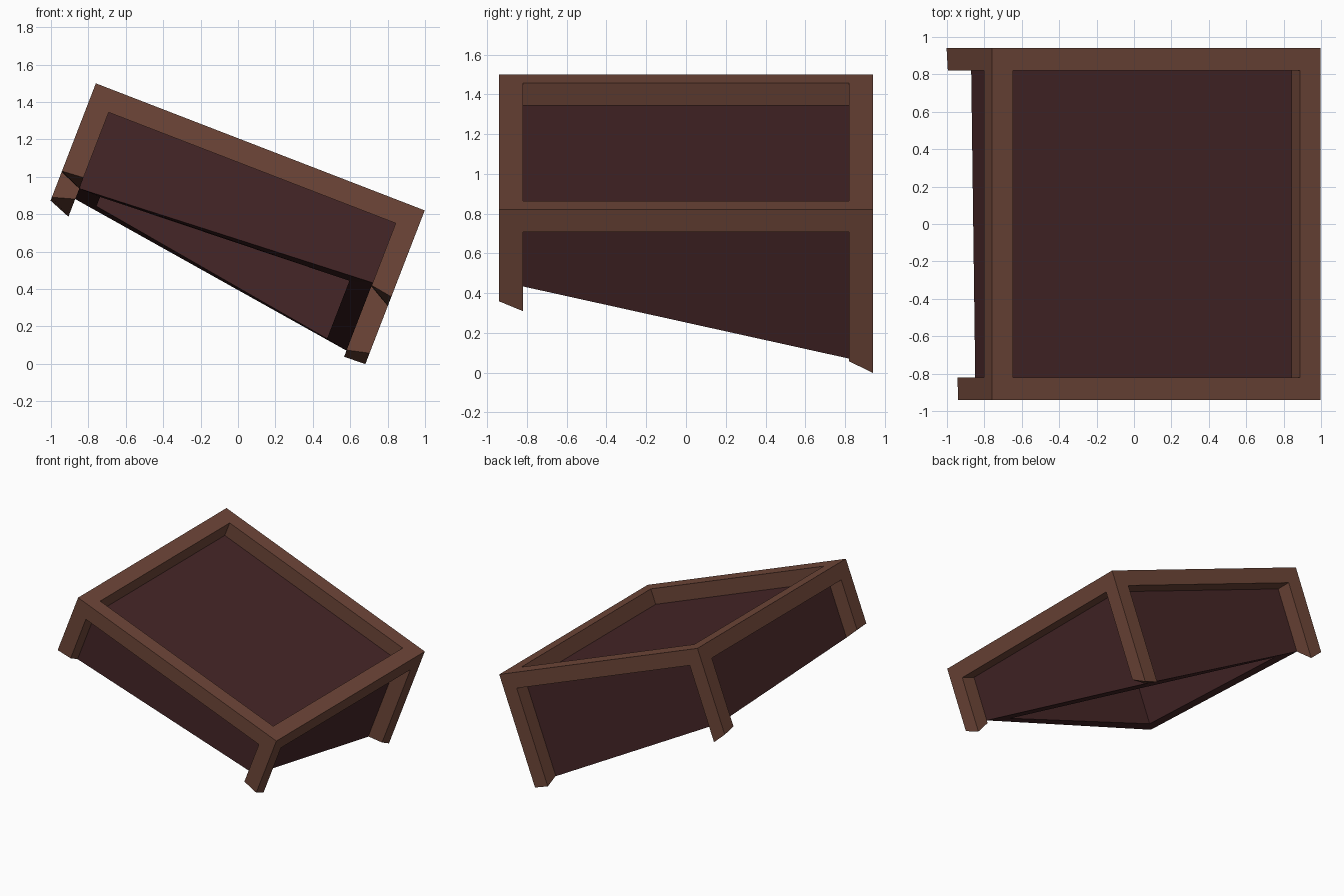
import bpy, bmesh, math
from mathutils import Vector

if "Cube" in bpy.data.objects:
    bpy.data.objects.remove(bpy.data.objects["Cube"])

TILT = math.atan2(0.68, 1.76)
L, Y, T = 1.885, 0.94, 0.12          # frame length, half width, bar thickness
C, S = math.cos(TILT), math.sin(TILT)


def place(u, y, d):
    """Tilted frame: u along the slope, y across, d down from the top."""
    return Vector((-0.76 + u * C - d * S, y, 1.5 - u * S - d * C))


def material(name, rgb):
    m = bpy.data.materials.new(name)
    m.diffuse_color = (*rgb, 1)
    m.use_nodes = True
    m.node_tree.nodes["Principled BSDF"].inputs["Base Color"].default_value = m.diffuse_color
    return m


def finish(bm, name, mat):
    for v in bm.verts:
        v.co = place(*v.co)
    bmesh.ops.recalc_face_normals(bm, faces=bm.faces[:])
    me = bpy.data.meshes.new(name)
    bm.to_mesh(me)
    bm.free()
    me.materials.append(mat)
    ob = bpy.data.objects.new(name, me)
    bpy.context.collection.objects.link(ob)


wood = material("brown wood", (0.156, 0.061, 0.040))
dark = material("dark red wood", (0.060, 0.019, 0.020))

# Frame: top ring of rails, with four legs pulled out of its corners
us = [0, T, L - T, L]
ys = [-Y, -Y + T, Y - T, Y]
bm = bmesh.new()
top = [[bm.verts.new((u, y, 0)) for y in ys] for u in us]
low = [[bm.verts.new((u, y, T)) for y in ys] for u in us]
# leg end depths at (outer front, outer back, inner front, inner back)
legs = {(0, 0): (.503, .508, .494, .557), (2, 0): (.476, .482, .495, .548),
        (0, 2): (.653, .672, .617, .718), (2, 2): (.847, .885, .818, .881)}
for i in range(3):
    for j in range(3):
        if i == j == 1:
            continue
        quad = [(i, j), (i + 1, j), (i + 1, j + 1), (i, j + 1)]
        bm.faces.new([top[a][b] for a, b in quad])
        ring = [low[a][b] for a, b in quad]
        if (i, j) in legs:
            depth = legs[i, j]
            end = [bm.verts.new((us[a], ys[b], depth[(a - i) * 2 + b - j])) for a, b in quad]
            for k in range(4):
                n = (k + 1) % 4
                bm.faces.new((ring[k], ring[n], end[n], end[k]))
            bm.faces.new(end)
        else:
            bm.faces.new(ring)
# outer and inner walls of the ring
for k in range(3):
    for a, b in (((k, 0), (k + 1, 0)), ((k, 3), (k + 1, 3)),
                 ((0, k), (0, k + 1)), ((3, k), (3, k + 1))):
        bm.faces.new((top[a[0]][a[1]], top[b[0]][b[1]], low[b[0]][b[1]], low[a[0]][a[1]]))
loop = [(1, 1), (2, 1), (2, 2), (1, 2)]
for k in range(4):
    a, b = loop[k], loop[(k + 1) % 4]
    bm.faces.new((top[a[0]][a[1]], top[b[0]][b[1]], low[b[0]][b[1]], low[a[0]][a[1]]))
finish(bm, "tilted_frame", wood)

# Panel box: thick-walled, open underneath, with a skewed lower rim
bm = bmesh.new()


def ring_verts(inset, depths):
    a, b, w = inset, L - inset, Y - inset
    corners = [(a, -w), (b, -w), (b, w), (a, w)]
    return [bm.verts.new((u, y, d)) for (u, y), d in zip(corners, depths)]


rings = [ring_verts(T, [T] * 4),
         ring_verts(T, (.557, .461, .850, .617)),
         ring_verts(2 * T, (.558, .496, .828, .612)),
         ring_verts(2 * T, [2 * T] * 4)]
for r, q in zip(rings, rings[1:]):
    for k in range(4):
        n = (k + 1) % 4
        bm.faces.new((r[k], r[n], q[n], q[k]))
bm.faces.new(rings[0])
bm.faces.new(rings[3])
finish(bm, "panel_box", dark)
